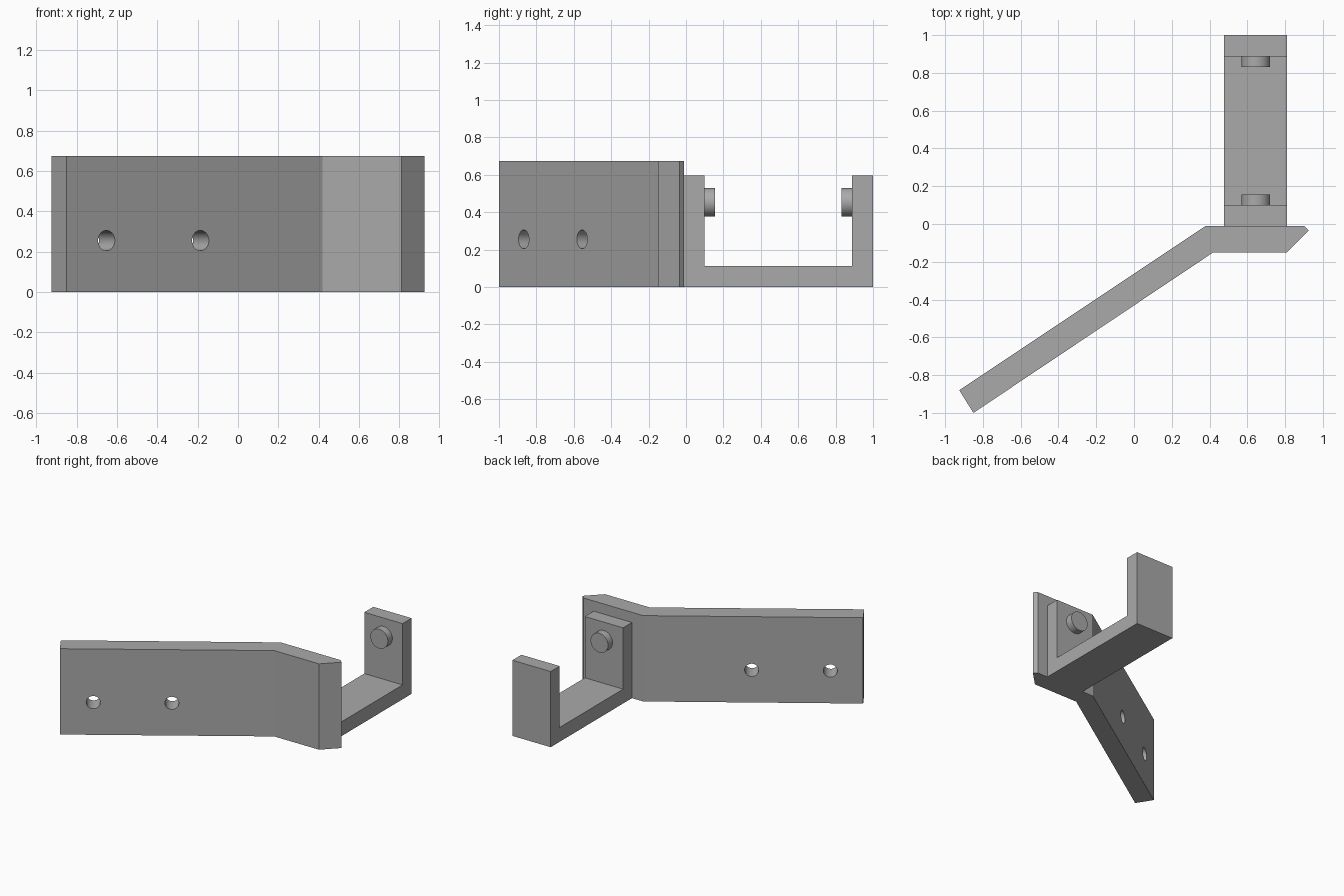
import bpy, bmesh, math
from mathutils import Vector

if "Cube" in bpy.data.objects:
    bpy.data.objects.remove(bpy.data.objects["Cube"])

grey = bpy.data.materials.new("plain grey")
grey.use_nodes = True
colour = (0.4, 0.4, 0.4, 1)
grey.diffuse_color = colour
grey.node_tree.nodes["Principled BSDF"].inputs["Base Color"].default_value = colour


def extrude_profile(name, points, offset):
    """Solid made by sweeping a flat outline along an offset."""
    bm = bmesh.new()
    face = bm.faces.new([bm.verts.new(p) for p in points])
    swept = bmesh.ops.extrude_face_region(bm, geom=[face])["geom"]
    bmesh.ops.translate(bm, vec=offset, verts=[v for v in swept if isinstance(v, bmesh.types.BMVert)])
    bmesh.ops.recalc_face_normals(bm, faces=bm.faces)
    mesh = bpy.data.meshes.new(name)
    bm.to_mesh(mesh)
    bm.free()
    obj = bpy.data.objects.new(name, mesh)
    bpy.context.collection.objects.link(obj)
    mesh.materials.append(grey)
    return obj


def cylinder(name, centre, axis, radius, depth):
    bpy.ops.mesh.primitive_cylinder_add(vertices=48, radius=radius, depth=depth, location=centre)
    obj = bpy.context.object
    obj.name = name
    obj.rotation_euler = Vector(axis).to_track_quat("Z", "Y").to_euler()
    obj.data.materials.append(grey)
    return obj


def smooth(obj):
    bpy.ops.object.select_all(action="DESELECT")
    obj.select_set(True)
    bpy.context.view_layer.objects.active = obj
    bpy.ops.object.shade_smooth_by_angle(angle=math.radians(20))


# Bent mounting plate with a chamfered end
outline = [(-0.925, -0.88), (-0.85, -1), (0.42, -0.15), (0.81, -0.15),
           (0.925, -0.035), (0.9, -0.01), (0.38, -0.01)]
plate = extrude_profile("mounting_plate", [(x, y, 0) for x, y in outline], (0, 0, 0.675))

# Screw holes square to the slanted arm
along = Vector((1.27, 0.85, 0)).normalized()
normal = Vector((along.y, -along.x, 0))
for i, x in enumerate((-0.652, -0.186)):
    centre = Vector((x, -1 + (x + 0.85) * along.y / along.x, 0.255))
    cutter = cylinder(f"hole_cutter_{i + 1}", centre, normal, 0.05, 0.6)
    cut = plate.modifiers.new("screw hole", "BOOLEAN")
    cut.object = cutter
    cut.solver = "EXACT"
    bpy.ops.object.select_all(action="DESELECT")
    bpy.context.view_layer.objects.active = plate
    plate.select_set(True)
    bpy.ops.object.modifier_apply(modifier=cut.name)
    bpy.data.objects.remove(cutter)
smooth(plate)

# U-shaped cradle
cradle = [(-0.01, 0), (1, 0), (1, 0.595), (0.888, 0.595), (0.888, 0.113),
          (0.1, 0.113), (0.1, 0.595), (-0.01, 0.595)]
extrude_profile("cradle", [(0.477, y, z) for y, z in cradle], (0.333, 0, 0))

# Facing pegs inside the cradle
for name, y in (("front_peg", 0.118), ("back_peg", 0.87)):
    smooth(cylinder(name, (0.645, y, 0.453), (0, 1, 0), 0.076, 0.076))
